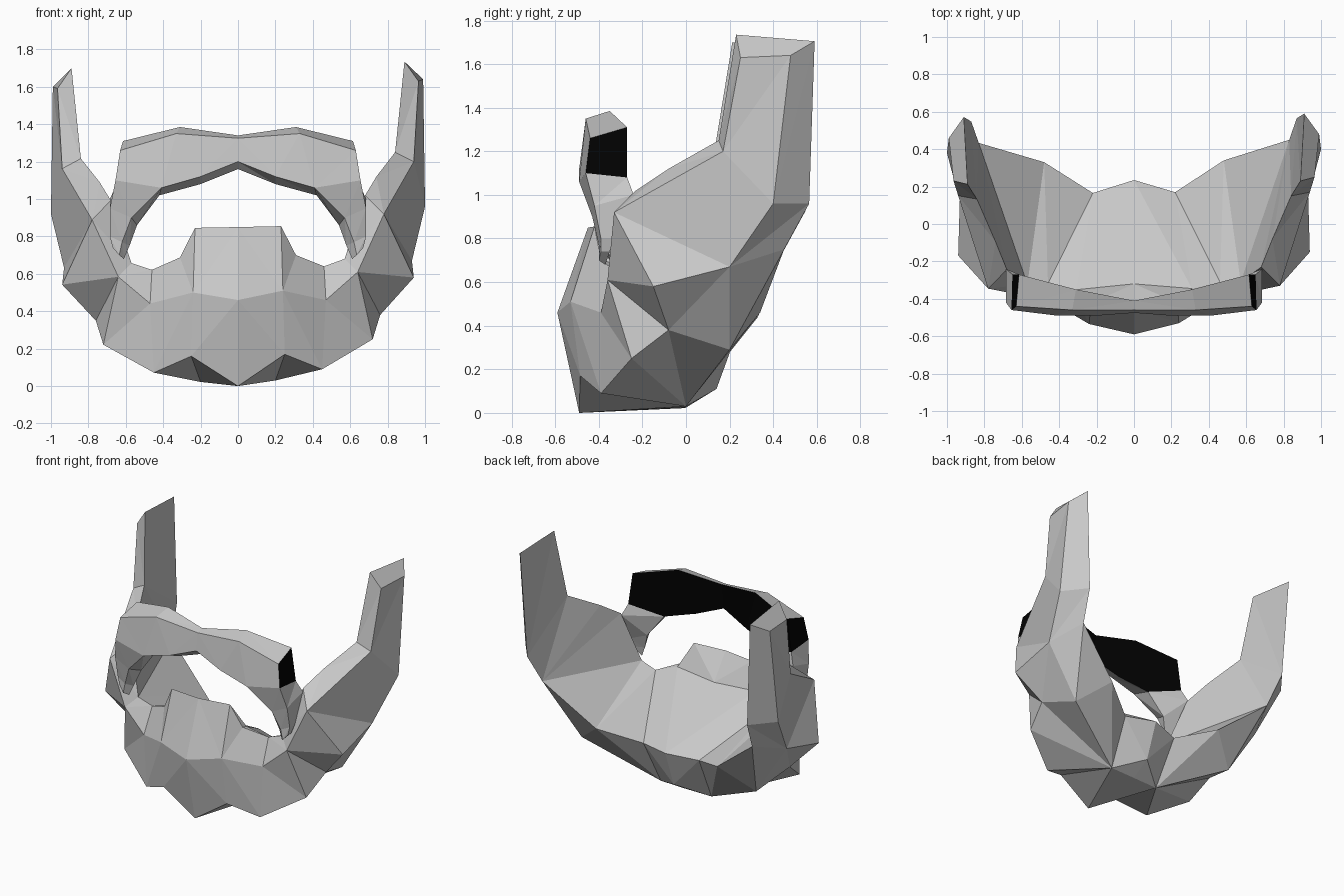
import bpy
import bmesh

cube = bpy.data.objects.get("Cube")
if cube:
    bpy.data.objects.remove(cube, do_unlink=True)


def make_material(name, value):
    mat = bpy.data.materials.new(name)
    mat.use_nodes = True
    colour = (value, value, value, 1)
    mat.diffuse_color = colour
    bsdf = next(n for n in mat.node_tree.nodes if n.type == 'BSDF_PRINCIPLED')
    bsdf.inputs["Base Color"].default_value = colour
    return mat


hair_grey = make_material("hair_grey", 0.58)
backing_black = make_material("backing_black", 0.0005)


def loft_both_sides(name, sections, tilt=0.0, is_backing=lambda station, edge: False):
    """Skin closed sections from the centre outwards, on both sides.
    Repeated points collapse, so a strip can narrow to a triangle."""
    bm = bmesh.new()
    shared = {}

    def vert(point, side):
        x, y, z = point
        drop = tilt * x if side < 0 else 0
        key = (round(side * x, 4), round(y - drop / 2, 4), round(z - drop, 4))
        if key not in shared:
            shared[key] = bm.verts.new(key)
        return shared[key]

    def triangle(corners, material):
        if len(set(corners)) == 3 and not bm.faces.get(corners):
            bm.faces.new(corners).material_index = material

    for side in (1, -1):
        rings = [[vert(p, side) for p in section] for section in sections]
        count = len(rings[0])
        for i, (near, far) in enumerate(zip(rings, rings[1:])):
            for k in range(count):
                n = (k + 1) % count
                material = int(is_backing(i, k))
                triangle((near[k], near[n], far[n]), material)
                triangle((near[k], far[n], far[k]), material)
        # close the outer end
        end = list(dict.fromkeys(rings[-1]))
        bm.faces.new(end)
    bmesh.ops.recalc_face_normals(bm, faces=bm.faces)
    mesh = bpy.data.meshes.new(name)
    bm.to_mesh(mesh)
    bm.free()
    mesh.materials.append(hair_grey)
    mesh.materials.append(backing_black)
    obj = bpy.data.objects.new(name, mesh)
    bpy.context.collection.objects.link(obj)
    return obj


# Beard sections: rim, front crease, lower front, bottom, under rear, back rim, inner base
chin = [(0, -.45, .85), (0, -.59, .46), (0, -.49, 0), (0, 0, .025),
        (0, .14, .11), (0, .235, .37), (0, -.32, .67)]
patch_base = (.31, -.345, .69)
chin_bottom = (.2, 0, .03)
chin_side = [(.23, -.42, .855), (.24, -.53, .51), (.25, -.485, .17), chin_bottom,
             chin_bottom, (.22, .17, .36), patch_base]
patch_side = [(.31, -.39, .7)] + chin_side[1:]

mouth_corner = (.46, -.31, .64)
jaw_under = (.69, .2, .29)
jaw_rim = (.48, .34, .46)
jaw_front = [mouth_corner, (.47, -.39, .46), (.45, -.39, .09), chin_bottom,
             jaw_under, jaw_rim, mouth_corner]

cheek_rim = (.57, -.31, .68)
cheek_front = (.64, -.36, .61)
jaw_corner = (.76, -.08, .38)
cheek_rear = (.93, .2, .67)
back_rim = (.83, .45, .75)
jaw_side = [cheek_rim, cheek_front, (.72, -.25, .25), chin_bottom,
            jaw_under, jaw_rim, cheek_rim]
jaw_turn = [cheek_rim, cheek_front, jaw_corner, jaw_corner,
            jaw_under, back_rim, cheek_rim]

cheek_top = (.78, -.33, .92)
cheek_bulge = (.94, -.15, .58)
upper_rim = (.68, -.23, 1.02)
high_rim = (.74, -.08, 1.12)
cheek = [upper_rim, cheek_top, cheek_bulge, cheek_bulge,
         cheek_rear, back_rim, upper_rim]
cheek_upper = [high_rim, cheek_top] + [cheek_rear] * 3 + [back_rim, high_rim]


def sideburn_section(inner_front, outer_front, outer_rear, inner_rear):
    return [inner_front, outer_front] + [outer_rear] * 3 + [inner_rear, inner_front]


sideburn_base = sideburn_section((.84, .15, 1.25), (.94, .17, 1.2),
                                 (1, .4, .96), (.87, .565, .96))
sideburn_top = sideburn_section((.89, .23, 1.735), (.965, .25, 1.63),
                                (.99, .48, 1.64), (.91, .59, 1.705))

loft_both_sides("beard", [chin, chin_side, patch_side, jaw_front, jaw_side, jaw_turn,
                          cheek, cheek_upper, sideburn_base, sideburn_top], tilt=.04)

# Moustache sections: top back, top front, lower front, lower back
middle = [(0, -.41, 1.34), (0, -.46, 1.325), (0, -.475, 1.2), (0, -.43, 1.16)]
lobe = [(.31, -.35, 1.385), (.33, -.46, 1.35), (.2, -.49, 1.12), (.2, -.4, 1.08)]
shoulder = [(.615, -.27, 1.31), (.63, -.44, 1.26), (.41, -.49, 1.06), (.42, -.35, 1.02)]
tail_root = [(.65, -.27, 1.08), (.655, -.46, 1.1)] + shoulder[2:]
tail_bend = [(.685, -.24, 1), (.685, -.42, .95), (.57, -.43, .9), (.54, -.33, .86)]
tail_low = [(.685, -.33, .8), (.685, -.39, .8), (.62, -.4, .77), (.58, -.36, .75)]
tail_tip = [(.67, -.35, .74), (.67, -.39, .74), (.635, -.4, .7), (.61, -.37, .68)]


def moustache_backing(station, edge):
    # flat back of the lobes, and the flat outer end above the tail
    return (edge == 3 and station < 3) or (edge == 0 and station == 2)


loft_both_sides("moustache", [middle, lobe, shoulder, tail_root, tail_bend,
                              tail_low, tail_tip], is_backing=moustache_backing)
